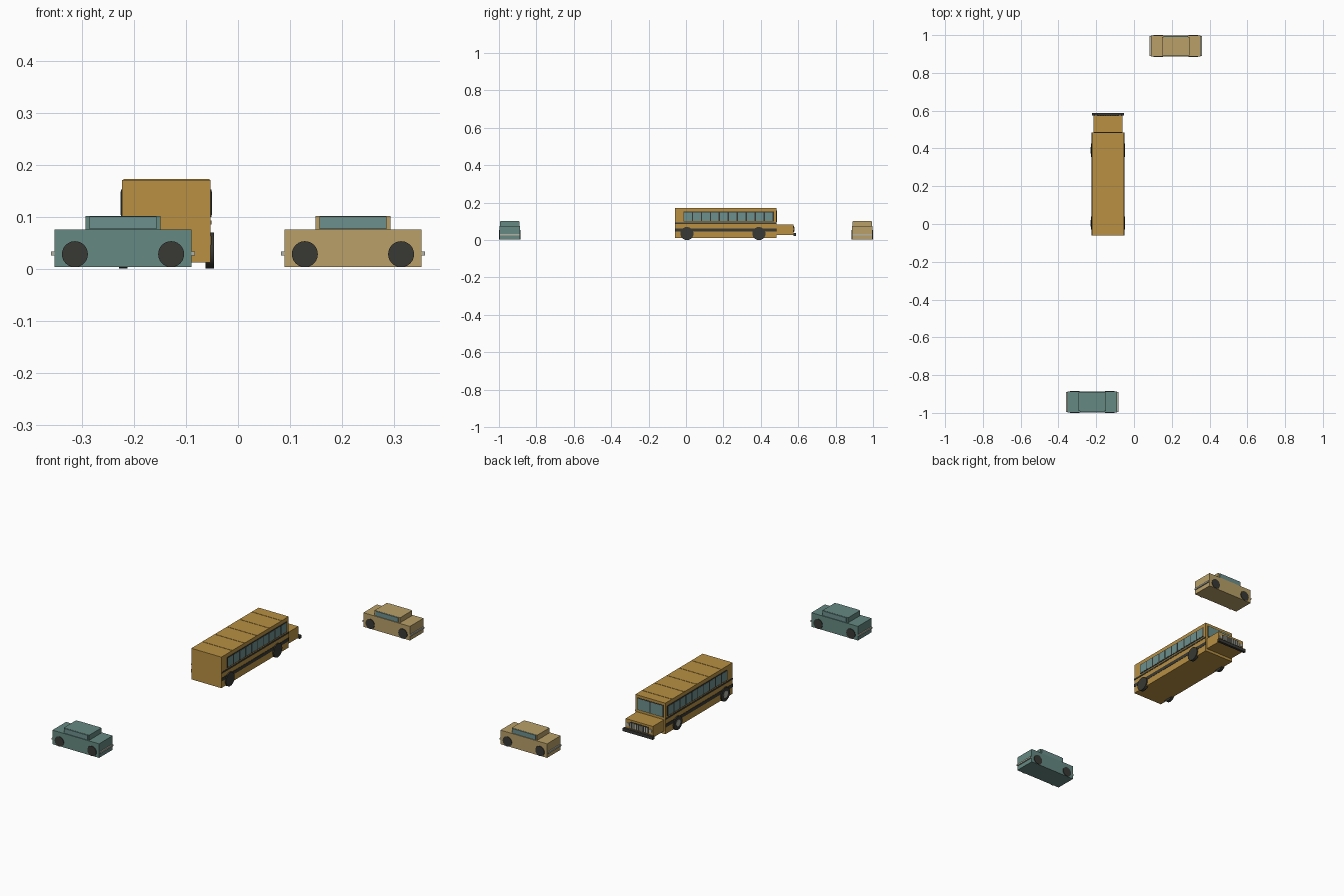
import bpy, math

if "Cube" in bpy.data.objects:
    bpy.data.objects.remove(bpy.data.objects["Cube"])


def material(name, r, g, b):
    m = bpy.data.materials.new(name)
    m.diffuse_color = (r, g, b, 1)
    m.use_nodes = True
    m.node_tree.nodes["Principled BSDF"].inputs["Base Color"].default_value = m.diffuse_color
    return m


YELLOW = material("bus yellow", 0.48, 0.28, 0.055)
TAN = material("tan paint", 0.48, 0.35, 0.14)
TEAL = material("teal paint", 0.13, 0.25, 0.22)
GLASS = material("blue green glass", 0.15, 0.28, 0.27)
DARK = material("dark rubber", 0.04, 0.04, 0.035)
METAL = material("pale metal", 0.45, 0.45, 0.39)


def box(name, x0, x1, y0, y1, z0, z1, mat):
    bpy.ops.mesh.primitive_cube_add(
        size=1, location=((x0 + x1) / 2, (y0 + y1) / 2, (z0 + z1) / 2))
    o = bpy.context.object
    o.name = name
    o.scale = (x1 - x0, y1 - y0, z1 - z0)
    o.data.materials.append(mat)
    return o


def disc(name, loc, r, width, axis, mat):
    rot = (0, math.pi / 2, 0) if axis == 'x' else (math.pi / 2, 0, 0)
    bpy.ops.mesh.primitive_cylinder_add(
        vertices=24, radius=r, depth=width, location=loc, rotation=rot)
    o = bpy.context.object
    o.name = name
    o.data.materials.append(mat)
    bpy.ops.object.shade_smooth_by_angle(angle=math.radians(35))
    return o


def car(name, cx, cy, paint):
    box(name + "_body", cx - .132, cx + .132, cy - .055, cy + .055, .003, .075, paint)
    box(name + "_cabin", cx - .072, cx + .072, cy - .049, cy + .049, .074, .101, paint)
    for s in (-1, 1):
        # side glass
        y = cy + s * .050
        box(name + "_side_window", cx - .064, cx + .064, y - .003, y + .003, .076, .100, GLASS)
        # end bumper
        x = cx + s * .1345
        box(name + "_bumper", x - .0035, x + .0035, cy - .053, cy + .053, .025, .033, METAL)
        for t in (-1, 1):
            disc(name + "_wheel", (cx + s * .0925, cy + t * .0505, .028), .025, .015, 'y', DARK)


car("teal_car", -.221, -.942, TEAL)
car("tan_car", .221, .942, TAN)

# bus body and hood
C = -.1375
box("bus_body", C - .085, C + .085, -.06, .485, .012, .171, YELLOW)
box("bus_hood", C - .077, C + .077, .48, .575, .026, .084, YELLOW)

# roof ribs
for i in range(5):
    y = .03 + i * .1
    box("roof_rib", C - .083, C + .083, y - .003, y + .003, .170, .1725, YELLOW)

# side stripes, window bands, panes and wheels
for s in (-1, 1):
    x = C + s * .085
    box("upper_stripe", x - .0015, x + .0015, -.06, .485, .085, .093, DARK)
    box("lower_stripe", x - .0015, x + .0015, -.06, .485, .046, .063, DARK)
    box("window_frame", x - .002, x + .002, -.014, .470, .099, .152, DARK)
    for i in range(10):
        y = -.010 + i * .048
        box("side_window", x - .003, x + .003, y, y + .041, .103, .148, GLASS)
    for y in (.005, .39):
        disc("bus_wheel", (C + s * .083, y, .035), .035, .016, 'x', DARK)

# hubs on the left wheels
for y in (.005, .39):
    disc("wheel_hub", (C - .0905, y, .035), .017, .003, 'x', METAL)

# windshield
box("windshield_frame", C - .074, C + .074, .484, .4865, .096, .158, DARK)
for s in (-1, 1):
    x = C + s * .0365
    box("windshield_pane", x - .034, x + .034, .484, .4875, .099, .155, GLASS)

# grille, headlights and front bumper
box("grille", C - .052, C + .052, .574, .5775, .042, .074, DARK)
for i in range(8):
    x = C - .0455 + i * .013
    box("grille_bar", x - .003, x + .003, .575, .579, .045, .071, METAL)
for s in (-1, 1):
    disc("headlight", (C + s * .064, .576, .058), .009, .005, 'y', METAL)
box("front_bumper", C - .085, C + .085, .574, .587, .022, .038, DARK)
